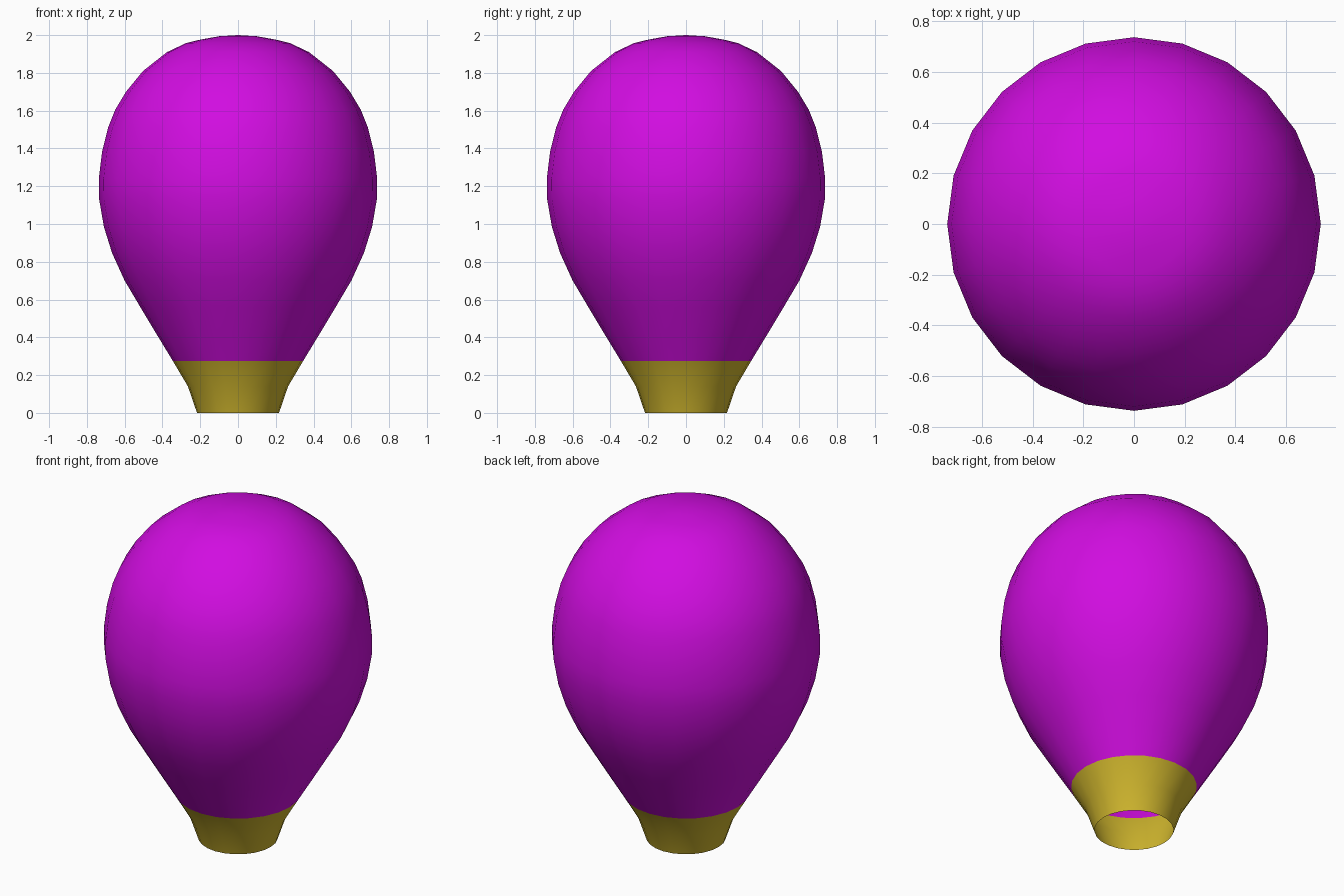
import bpy, bmesh, math

if "Cube" in bpy.data.objects:
    bpy.data.objects.remove(bpy.data.objects["Cube"])

SIDES = 24
# radius, height from the open mouth up to the crown
PROFILE = [(0.217, 0), (0.265, 0.14), (0.345, 0.275), (0.43, 0.415), (0.517, 0.56),
           (0.6, 0.7), (0.667, 0.847), (0.71, 0.985), (0.735, 1.13), (0.737, 1.24),
           (0.72, 1.38), (0.688, 1.51), (0.65, 1.605), (0.593, 1.70), (0.503, 1.81),
           (0.376, 1.91), (0.275, 1.958), (0.2, 1.976), (0.1, 1.994)]
BAND_TOP = 0.275


def material(name, colour):
    m = bpy.data.materials.new(name)
    m.diffuse_color = (*colour, 1)
    m.use_nodes = True
    m.node_tree.nodes["Principled BSDF"].inputs["Base Color"].default_value = m.diffuse_color
    return m


# Open, single-skin envelope made by revolving the profile
bm = bmesh.new()
rings = []
for r, z in PROFILE:
    rings.append([bm.verts.new((r * math.cos(2 * math.pi * i / SIDES),
                                r * math.sin(2 * math.pi * i / SIDES), z))
                  for i in range(SIDES)])
for low, high in zip(rings, rings[1:]):
    for i in range(SIDES):
        j = (i + 1) % SIDES
        bm.faces.new((low[i], low[j], high[j], high[i]))
# Crown
tip = bm.verts.new((0, 0, 2))
for i in range(SIDES):
    bm.faces.new((rings[-1][i], rings[-1][(i + 1) % SIDES], tip))
# Yellow mouth band by height, smooth shading everywhere
for f in bm.faces:
    f.smooth = True
    f.material_index = 1 if f.calc_center_median().z < BAND_TOP else 0

mesh = bpy.data.meshes.new("balloon_envelope")
bm.to_mesh(mesh)
bm.free()
mesh.materials.append(material("magenta", (0.64, 0.004, 0.75)))
mesh.materials.append(material("mustard_yellow", (0.63, 0.47, 0.027)))
bpy.context.collection.objects.link(bpy.data.objects.new("balloon_envelope", mesh))
